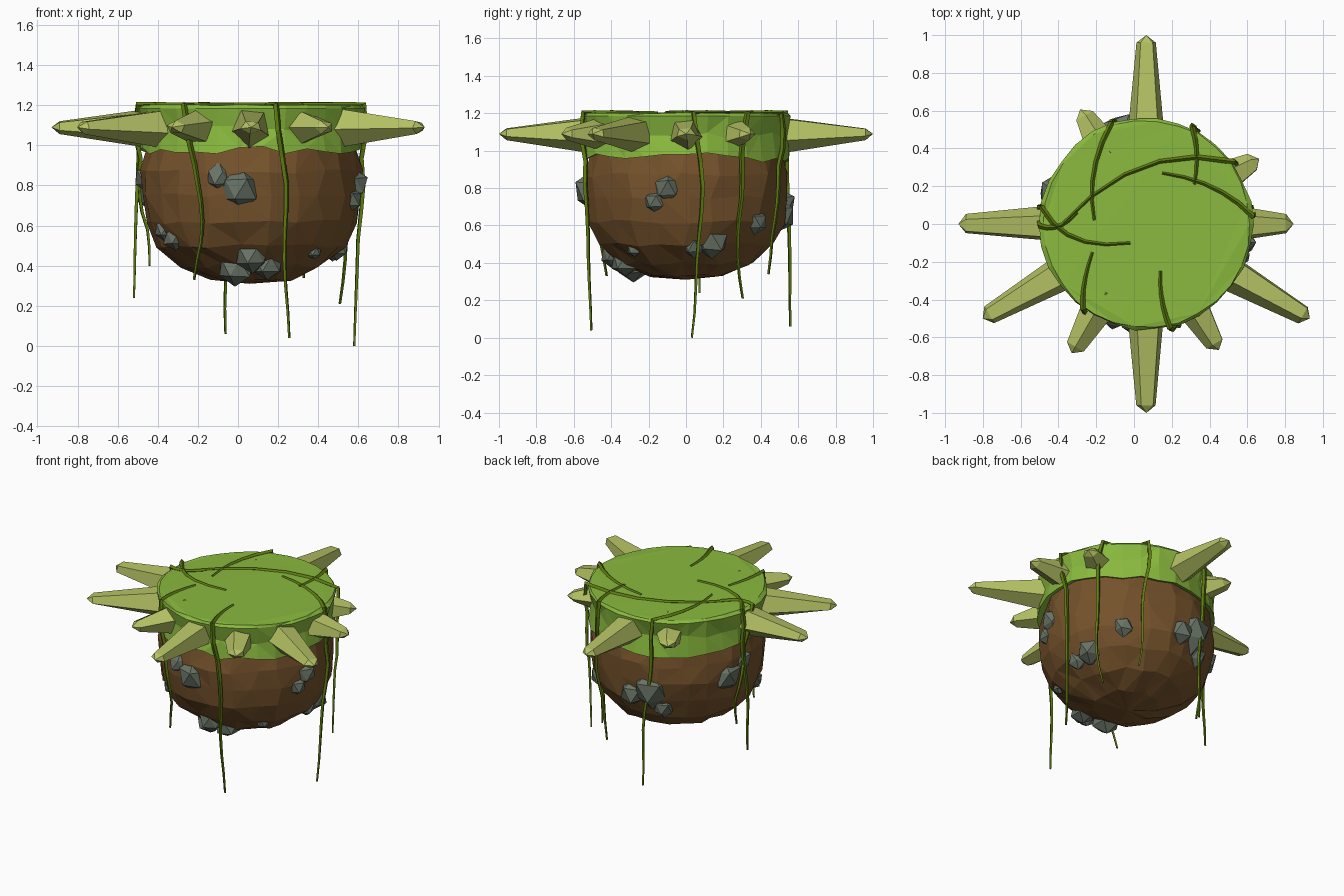
import bpy, bmesh, math, random
from mathutils import Vector

if "Cube" in bpy.data.objects:
    bpy.data.objects.remove(bpy.data.objects["Cube"])

random.seed(4)
CX = 0.065  # island axis in x
TOP = 1.203


def mat(name, rgb):
    m = bpy.data.materials.new(name)
    m.diffuse_color = (*[((c / 255 + .055) / 1.055) ** 2.4 for c in rgb], 1)
    m.use_nodes = True
    m.node_tree.nodes["Principled BSDF"].inputs["Base Color"].default_value = m.diffuse_color
    return m


GRASS = mat("grass_green", (138, 186, 62))
SOIL = mat("soil_brown", (117, 82, 43))
ROCK = mat("rock_grey", (104, 115, 102))
SPIKE = mat("spike_pale_green", (181, 194, 100))
VINE = mat("vine_olive", (94, 124, 16))


def finish(bm, name, material):
    bmesh.ops.recalc_face_normals(bm, faces=bm.faces)
    me = bpy.data.meshes.new(name)
    bm.to_mesh(me)
    bm.free()
    me.materials.append(material)
    bpy.context.collection.objects.link(bpy.data.objects.new(name, me))


def loft(bm, rings):
    """Skin a list of closed point rings; a one-point ring becomes an apex."""
    vr = [[bm.verts.new(p) for p in r] for r in rings]
    for a, b in zip(vr, vr[1:]):
        n = max(len(a), len(b))
        for i in range(n):
            j = (i + 1) % n
            if len(a) == 1:
                bm.faces.new((a[0], b[i], b[j]))
            elif len(b) == 1:
                bm.faces.new((a[i], b[0], a[j]))
            else:
                bm.faces.new((a[i], b[i], b[j], a[j]))
    for end in (vr[0], vr[-1]):
        if len(end) > 2:
            bm.faces.new(end)


def jit(s):
    return random.uniform(-s, s)


def polar(a, r, z):
    return Vector((CX + r * math.cos(a), r * math.sin(a), z))


def soil_radius(z):
    """Body radius: a squat bowl, bulging at z = 0.85."""
    if z < .85:
        return .55 * max(0, 1 - ((.85 - z) / .54) ** 2.8) ** (1 / 2.1)
    return .55 - 1.6 * (z - .85) ** 2


# Round soil body, lathed with irregular facets
N = 22
rings = [[(CX - .01, 0, .31)]]
for z in (.335, .40, .50, .62, .75, .87, 1.0, 1.1):
    rings.append([polar(2 * math.pi * (i + jit(.2)) / N, soil_radius(z) + jit(.01), z + jit(.012))
                  for i in range(N)])
bm = bmesh.new()
loft(bm, rings)
bmesh.ops.triangulate(bm, faces=bm.faces)
finish(bm, "soil_body", SOIL)

# Grass cap with a ragged lower edge, pinched side and flat top
N = 30
rings = [[] for _ in range(5)]
for i in range(N):
    a = 2 * math.pi * i / N
    low = .975 - .025 * max(0, math.sin(a)) + jit(.02)
    for ring, r, z in zip(rings, (.50, .555, .538 + jit(.012), .562 + jit(.008), .55 + jit(.006)),
                          (low + .02, low, 1.08 + jit(.02), 1.185, 1.2 + jit(.005))):
        ring.append(polar(a, r, z))
bm = bmesh.new()
loft(bm, rings)
bmesh.ops.triangulate(bm, faces=bm.faces)
finish(bm, "grass_cap", GRASS)

# Blunt five-sided spikes every 30 degrees: angle and reach from the axis
reach = {0: .78, 30: .69, 90: 1.0, 120: .70, 180: .995, 210: 1.0, 240: .79, 270: 1.0, 300: .77, 330: 1.0}
for deg, tip in reach.items():
    a = math.radians(deg)
    side = Vector((-math.sin(a), math.cos(a), 0))
    phase = random.uniform(0, 6.28)
    rings = []
    for dist, w, h in ((.42, .108, .118), (tip - .04, .054, .034)):
        rings.append([polar(a, dist, 1.09) + side * w * math.cos(phase + k * math.tau / 5)
                      + Vector((0, 0, h * math.sin(phase + k * math.tau / 5))) for k in range(5)])
    bm = bmesh.new()
    loft(bm, rings + [[polar(a, tip, 1.09)]])
    finish(bm, f"spike_{deg}", SPIKE)

# Rocks embedded in the soil: angle, height, size
rocks = [(264, .78, .11), (252, .84, .07), (215, .54, .065), (207, .58, .055), (254, .39, .095),
         (271, .45, .08), (284, .41, .08), (319, .47, .04), (349, .80, .08), (342, .73, .06),
         (19, .51, .085), (6, .49, .06), (48, .62, .068), (106, .69, .13), (92, .65, .09),
         (115, .57, .07), (161, .76, .10), (174, .84, .07)]
for n, (deg, z, r) in enumerate(rocks):
    centre = polar(math.radians(deg), soil_radius(z) - .5 * r, z)
    bm = bmesh.new()
    bmesh.ops.create_icosphere(bm, subdivisions=1, radius=r)
    for v in bm.verts:
        v.co = v.co * random.uniform(.88, 1.15) + centre
    finish(bm, f"rock_{n + 1}", ROCK)


# Thin vines: curve over the top to the rim, then hang against the side
def vine(name, start, ctrl, rim, end, bend=0):
    s, c, r = (Vector((*p, TOP)) for p in (start, ctrl, rim))
    e = Vector(end)
    pts = []
    for i in range(6):
        t = i / 5
        pts.append((s * (1 - t) ** 2 + c * 2 * t * (1 - t) + r * t * t, .45 + .45 * t))
    for i in range(1, 10):
        t = i / 9
        p = r.lerp(e, t)
        x, y = p.x - CX, p.y
        rad, a = math.hypot(x, y), math.atan2(y, x)
        clear = soil_radius(p.z) + .017 if p.z < 1 else .575
        a += (bend * math.sin(math.pi * t) + .012 * math.sin(9 * t + e.x * 20)) / .55
        pts.append((polar(a, max(rad, clear), p.z), 1.0 - .6 * t))
    cu = bpy.data.curves.new(name, "CURVE")
    cu.dimensions = "3D"
    cu.bevel_depth, cu.bevel_resolution, cu.use_fill_caps = .0165, 0, True
    sp = cu.splines.new("POLY")
    sp.use_smooth = False
    sp.points.add(len(pts) - 1)
    for q, (p, rad) in zip(sp.points, pts):
        q.co, q.radius = (*p, 1), rad
    cu.materials.append(VINE)
    ob = bpy.data.objects.new(name, cu)
    bpy.context.collection.objects.link(ob)
    bpy.ops.object.select_all(action="DESELECT")
    ob.select_set(True)
    bpy.context.view_layer.objects.active = ob
    bpy.ops.object.convert(target="MESH")


vine("back_vine", (-.21, .02), (-.26, .28), (-.12, .535), (-.05, .56, .06))
vine("back_right_vine", (.32, .21), (.35, .38), (.31, .51), (.33, .44, .34))
vine("long_vine_right_end", (-.40, -.02), (.02, .45), (.53, .33), (.51, .30, .21), -.04)
vine("right_vine", (.15, .27), (.45, .23), (.63, .04), (.58, .02, 0), .05)
vine("front_left_vine", (-.22, -.15), (-.28, -.32), (-.27, -.45), (-.21, -.43, .33), .07)
vine("front_vine", (.14, -.25), (.13, -.40), (.19, -.55), (.245, -.51, .04), .02)
vine("left_vine", (-.02, -.10), (-.36, -.15), (-.49, .09), (-.52, .06, .24))
vine("short_left_vine", (-.30, .06), (-.40, -.05), (-.50, -.01), (-.44, .08, .40), -.06)
